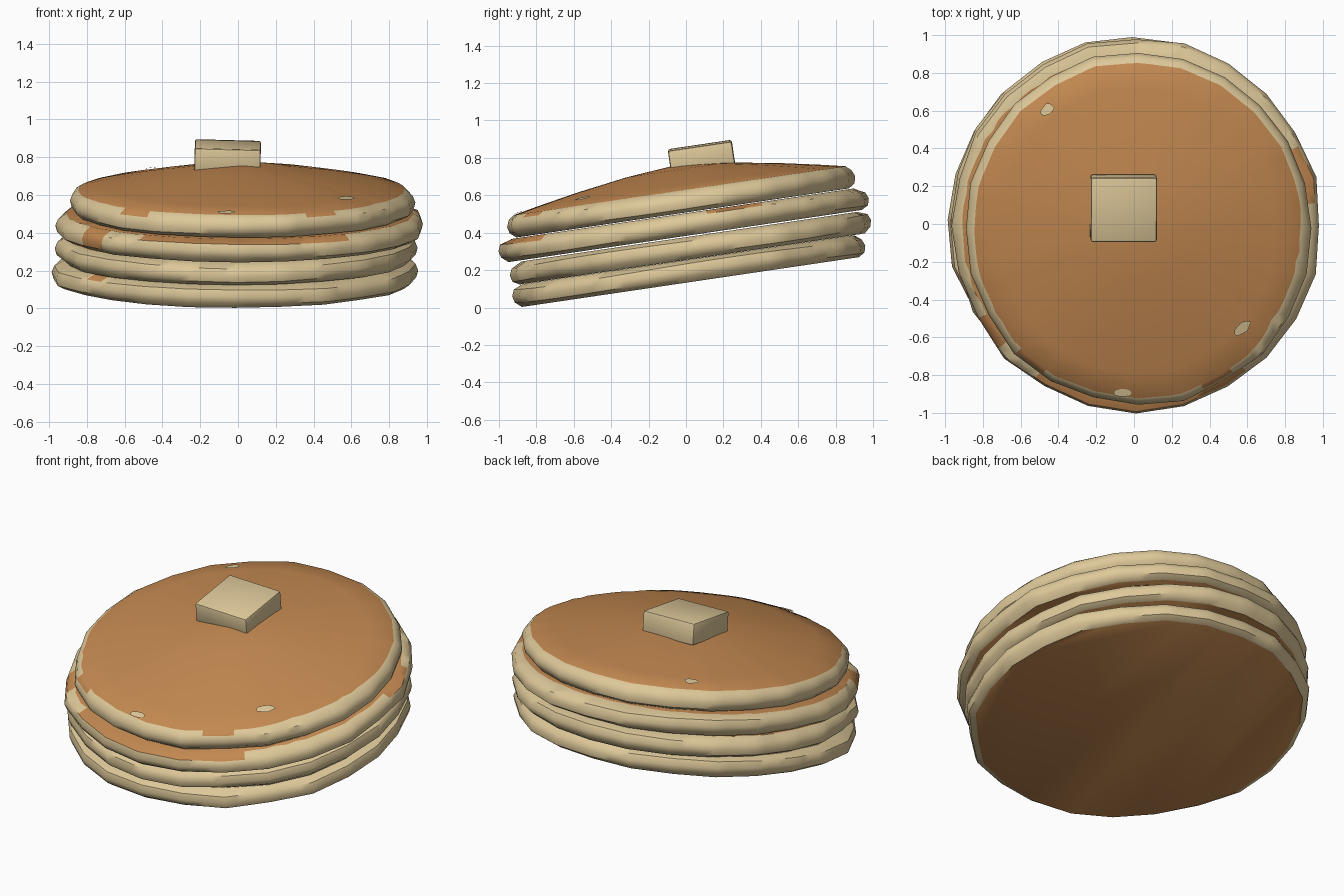
import bpy, bmesh, math, random
from mathutils import Matrix

random.seed(7)
if "Cube" in bpy.data.objects:
    bpy.data.objects.remove(bpy.data.objects["Cube"], do_unlink=True)


def material(name, rgb):
    m = bpy.data.materials.new(name)
    m.use_nodes = True
    m.diffuse_color = (*rgb, 1)
    m.node_tree.nodes["Principled BSDF"].inputs["Base Color"].default_value = (*rgb, 1)
    return m


BATTER = material("pale batter", (0.73, 0.58, 0.32))
BROWN = material("golden brown", (0.55, 0.25, 0.082))
TILT = math.radians(8.4)
CORNERS, SPLIT = 24, 4          # outline corners, fine steps per outline side
N = CORNERS * SPLIT


def finish(name, bm, mats, matrix):
    bmesh.ops.recalc_face_normals(bm, faces=bm.faces)
    mesh = bpy.data.meshes.new(name)
    bm.to_mesh(mesh)
    bm.free()
    for m in mats:
        mesh.materials.append(m)
    ob = bpy.data.objects.new(name, mesh)
    bpy.context.collection.objects.link(ob)
    ob.matrix_world = matrix
    bpy.ops.object.select_all(action="DESELECT")
    ob.select_set(True)
    bpy.context.view_layer.objects.active = ob
    bpy.ops.object.shade_smooth_by_angle(angle=math.radians(40))
    return ob


def cyclic(values, t):
    """Linear sample of a closed list, t from 0 to 1."""
    f = t * len(values)
    i = int(f)
    a, b = values[i % len(values)], values[(i + 1) % len(values)]
    return a + (b - a) * (f - i)


# Rim section: radius factor, height
RIM = [(0.955, 0.0), (0.99, 0.025), (1.0, 0.06), (0.985, 0.095)]
TOP = 0.12


def pancake(name, centre, rx, ry, dome, edge, bites=()):
    """edge(angle) is the radius of the browned top; bites are browned rim ranges (degrees)."""
    bm = bmesh.new()
    outline = [random.uniform(0.985, 1.012) for _ in range(CORNERS)]
    corners = [(rx * r * math.cos(math.tau * i / CORNERS), ry * r * math.sin(math.tau * i / CORNERS))
               for i, r in enumerate(outline)]
    xs, ys = zip(*corners)
    border = [(cyclic(xs, k / N), cyclic(ys, k / N)) for k in range(N)]
    phase = random.uniform(0, 6)
    rings = []
    for j, (f, z) in enumerate(RIM):
        wave = 0.006 if j else 0.0
        rings.append([bm.verts.new((x * f, y * f, z + wave * math.sin(3 * math.tau * k / N + phase)))
                      for k, (x, y) in enumerate(border)])
    # Irregular edge of the browned area, then the dome towards the middle
    lip = []
    for x, y in border:
        a = math.atan2(y, x)
        r = min(edge(a) + random.uniform(-0.008, 0.008), 0.955 * math.hypot(x, y))
        lip.append((r * math.cos(a), r * math.sin(a)))
    for s in (1.0, 0.85, 0.6, 0.3):
        z = TOP + dome * (1 - s ** 1.4)
        rings.append([bm.verts.new((x * s, y * s, z)) for x, y in lip])
    for j in range(len(rings) - 1):
        for k in range(N):
            n = (k + 1) % N
            f = bm.faces.new((rings[j][k], rings[j][n], rings[j + 1][n], rings[j + 1][k]))
            deg = 360 * k / N
            bite = any(lo <= deg < hi and j >= first for lo, hi, first in bites)
            f.material_index = int(j >= len(RIM) or bite)
    middle = bm.verts.new((0, 0, TOP + dome))
    for k in range(N):
        bm.faces.new((rings[-1][k], rings[-1][(k + 1) % N], middle)).material_index = 1
    bm.faces.new(rings[0][::-1]).material_index = 1
    return finish(name, bm, (BATTER, BROWN), Matrix.Translation(centre) @ Matrix.Rotation(TILT, 4, "X"))


# Stack of three flat pancakes
pancake("bottom_pancake", (-0.015, 0.03, 0.137), 0.975, 0.96, 0, lambda a: 0.89, [(212, 220, 3)])
pancake("second_pancake", (-0.01, 0.035, 0.26), 0.965, 0.985, 0, lambda a: 0.9)
pancake("third_pancake", (0.01, 0.0, 0.383), 0.98, 1.0, 0, lambda a: 0.92,
        [(5, 26, 3), (209, 219, 1), (235, 305, 3)])

# Domed top pancake with an uneven browned area
BROWNED = [0.86, 0.88, 0.93, 0.9, 0.93, 0.9, 0.865, 0.87, 0.91, 0.915, 0.9, 0.855]
DOME = 0.138
top = pancake("top_pancake", (0.022, -0.015, 0.506), 0.925, 0.945, DOME,
              lambda a: cyclic(BROWNED, (a / math.tau) % 1), [(290, 303, 3), (222, 236, 3)])


# Pale spots on the browned top
def spot(name, x, y, length, width, turn):
    bm = bmesh.new()
    verts = []
    for k in range(10):
        a = math.tau * k / 10
        r = random.uniform(0.8, 1.15)
        u, v = length * r * math.cos(a), width * r * math.sin(a)
        px = x + u * math.cos(turn) - v * math.sin(turn)
        py = y + u * math.sin(turn) + v * math.cos(turn)
        s = min(math.hypot(px, py) / 0.89, 1)
        verts.append(bm.verts.new((px, py, TOP + DOME * (1 - s ** 1.4) + 0.008)))
    bm.faces.new(verts)
    finish(name, bm, (BATTER,), top.matrix_world)


spot("back_spot", -0.48, 0.65, 0.04, 0.028, 0.7)
spot("front_spot", 0.55, -0.52, 0.055, 0.03, 0.6)
spot("edge_spot", -0.08, -0.87, 0.055, 0.022, 0)

# Butter pat
bm = bmesh.new()
bmesh.ops.create_cube(bm, size=1, matrix=Matrix.Diagonal((0.35, 0.345, 0.13, 1)))
bmesh.ops.bevel(bm, geom=bm.edges[:], offset=0.012, segments=2, affect="EDGES", profile=0.5)
finish("butter_pat", bm, (BATTER,), Matrix.Translation((-0.055, 0.083, 0.803))
       @ Matrix.Rotation(math.radians(1.5), 4, "Y") @ Matrix.Rotation(TILT, 4, "X"))
